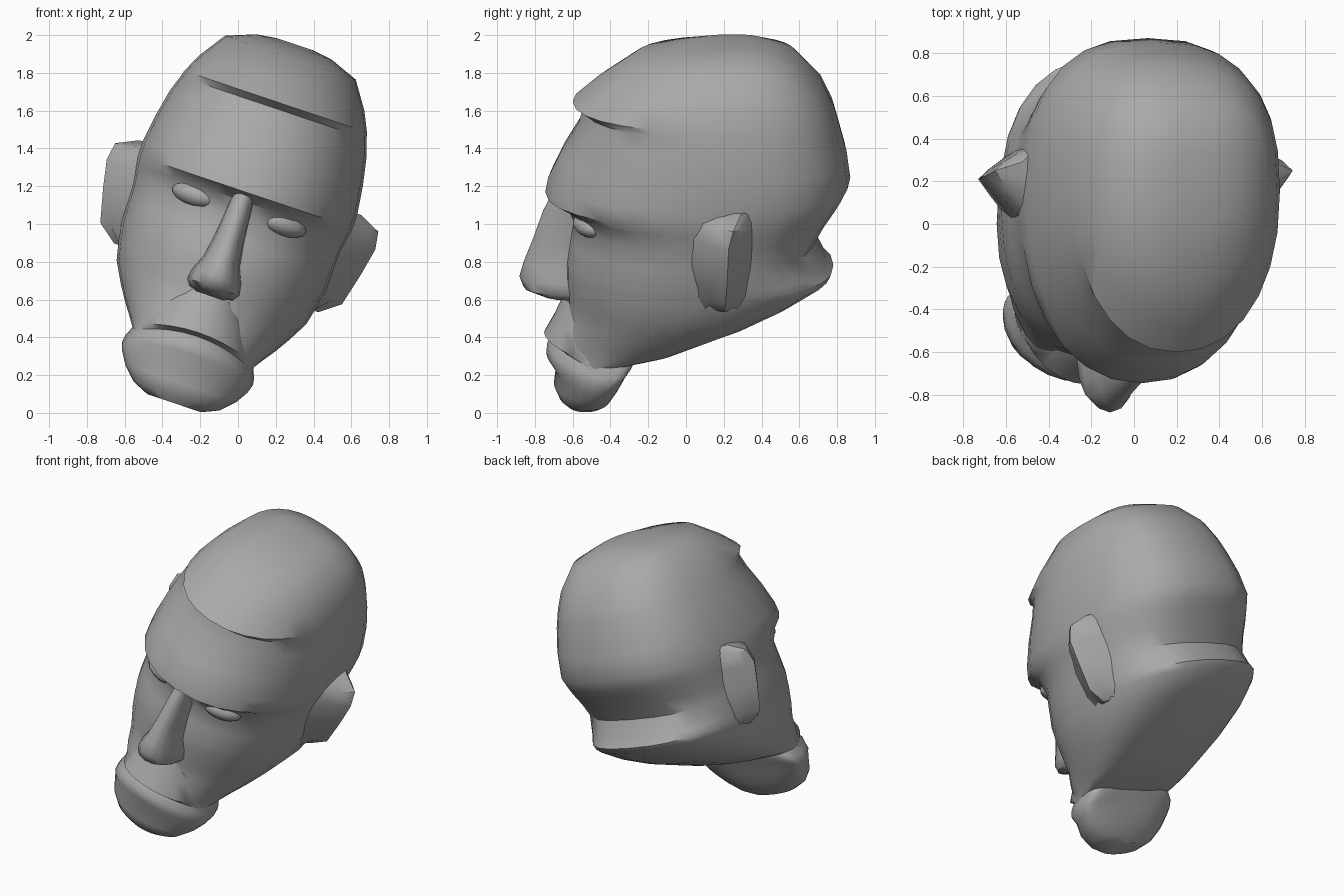
import bpy, bmesh, math
from mathutils import Matrix

cube = bpy.data.objects.get("Cube")
if cube:
    bpy.data.objects.remove(cube, do_unlink=True)

# One grey clay colour
clay = bpy.data.materials.new("grey clay")
clay.use_nodes = True
GREY = (0.4, 0.4, 0.4, 1)
clay.diffuse_color = GREY
clay.node_tree.nodes["Principled BSDF"].inputs["Base Color"].default_value = GREY

# The head is symmetrical in its own frame, then tilted sideways
TILT = Matrix.Translation((0, 0, 1.056)) @ Matrix.Rotation(math.radians(18.6), 4, 'Y')


def finish(name, bm, angle=40):
    bmesh.ops.recalc_face_normals(bm, faces=bm.faces)
    bm.transform(TILT)
    mesh = bpy.data.meshes.new(name)
    bm.to_mesh(mesh)
    bm.free()
    mesh.materials.append(clay)
    ob = bpy.data.objects.new(name, mesh)
    bpy.context.collection.objects.link(ob)
    bpy.ops.object.select_all(action='DESELECT')
    ob.select_set(True)
    bpy.context.view_layer.objects.active = ob
    bpy.ops.object.shade_smooth_by_angle(angle=math.radians(angle))
    return ob


def skin(bm, rings):
    """Join rings of points into a closed surface."""
    rows = [[bm.verts.new(p) for p in ring] for ring in rings]
    n = len(rows[0])
    for a, b in zip(rows, rows[1:]):
        for i in range(n):
            j = (i + 1) % n
            bm.faces.new((a[i], a[j], b[j], b[i]))
    bm.faces.new(rows[0])
    bm.faces.new(rows[-1])


def power(c, p):
    return math.copysign(abs(c) ** p, c)


def oval(z, w, front, back, mid, pf=0.92, pb=0.78, n=28):
    """Level section: half width, front y, back y, y of the widest point."""
    pts = []
    for i in range(n):
        t = 2 * math.pi * i / n
        c, s = math.cos(t), math.sin(t)
        p, depth = (pb, back - mid) if s > 0 else (pf, mid - front)
        pts.append((w * power(c, p), mid + depth * power(s, p), z))
    return pts


# Skull, brow and face down to the mouth
skull = [
    (0.945, 0.10, 0.14, 0.34, 0.25),
    (0.93, 0.21, 0.00, 0.45, 0.24),
    (0.87, 0.365, -0.28, 0.59, 0.20),
    (0.73, 0.46, -0.48, 0.72, 0.18),
    (0.625, 0.51, -0.60, 0.77, 0.15),
    (0.59, 0.52, -0.545, 0.785, 0.15),
    (0.50, 0.55, -0.57, 0.81, 0.15),
    (0.35, 0.58, -0.66, 0.85, 0.15),
    (0.20, 0.60, -0.73, 0.87, 0.13),
    (0.12, 0.60, -0.745, 0.83, 0.10),
    (0.07, 0.595, -0.64, 0.80, 0.10),
    (-0.02, 0.58, -0.60, 0.74, 0.10),
    (-0.13, 0.575, -0.62, 0.68, 0.08),
    (-0.25, 0.57, -0.64, 0.74, 0.05),
    (-0.29, 0.56, -0.64, 0.78, 0.04),
    (-0.33, 0.555, -0.64, 0.76, 0.03),
    (-0.44, 0.53, -0.63, 0.58, 0.00),
    (-0.55, 0.47, -0.63, 0.36, -0.08),
    (-0.63, 0.42, -0.66, 0.16, -0.18),
    (-0.70, 0.37, -0.68, -0.02, -0.25),
    (-0.76, 0.33, -0.66, -0.28, -0.42),
]
bm = bmesh.new()
skin(bm, [oval(*s) for s in skull])
finish("skull_and_face", bm)

# Muzzle with the upper lip overhanging, then lower lip and chin
muzzle = [
    (-0.46, 0.17, -0.65, -0.40, -0.50),
    (-0.58, 0.26, -0.70, -0.30, -0.43),
    (-0.69, 0.33, -0.752, -0.25, -0.37),
    (-0.715, 0.345, -0.70, -0.25, -0.36),
    (-0.75, 0.36, -0.735, -0.26, -0.37),
    (-0.80, 0.365, -0.74, -0.29, -0.40),
    (-0.87, 0.35, -0.69, -0.32, -0.44),
    (-0.95, 0.31, -0.70, -0.36, -0.48),
    (-1.02, 0.24, -0.67, -0.40, -0.52),
    (-1.06, 0.15, -0.63, -0.44, -0.54),
]


def curved_lip(p):
    # Lip line falls towards the corners of the mouth
    x, y, z = p
    bend = max(0, 1 - abs(z + 0.72) / 0.2)
    return (x, y, z + bend * (0.03 - 0.7 * x * x))


bm = bmesh.new()
skin(bm, [[curved_lip(p) for p in oval(*s, 1.0, 0.8)] for s in muzzle])
finish("mouth_and_chin", bm)

# Nose, narrow at the bridge and wide at the nostrils
nose = [
    (0.13, 0.05, -0.70), (0.02, 0.065, -0.755), (-0.14, 0.08, -0.81),
    (-0.27, 0.10, -0.86), (-0.35, 0.135, -0.882), (-0.41, 0.145, -0.86),
    (-0.445, 0.12, -0.77), (-0.46, 0.07, -0.68),
]
bm = bmesh.new()
skin(bm, [oval(z, w, f, -0.5, -0.63, 0.95, 0.8, 16) for z, w, f in nose])
finish("nose", bm, 50)

# Swept ears: outer rim, front root and back root at each height
ear = [
    # z, rim x, rim y, front root y, back root y
    (0.20, 0.62, 0.29, 0.16, 0.34),
    (0.145, 0.735, 0.25, 0.03, 0.38),
    (0.05, 0.75, 0.225, -0.01, 0.38),
    (-0.10, 0.72, 0.22, -0.01, 0.36),
    (-0.28, 0.675, 0.21, 0.04, 0.33),
    (-0.36, 0.57, 0.20, 0.10, 0.28),
]
for side, label in ((1, "left_ear"), (-1, "right_ear")):
    bm = bmesh.new()
    skin(bm, [[(side * 0.54, yf, z), (side * (rx - 0.06), ry - 0.08, z),
               (side * rx, ry, z), (side * (rx - 0.05), ry + 0.045, z),
               (side * 0.52, yb, z)] for z, rx, ry, yf, yb in ear])
    finish(label, bm, 45)

# Half closed eyelids under the brow
for side, label in ((1, "left_eyelid"), (-1, "right_eyelid")):
    bm = bmesh.new()
    place = (Matrix.Translation((side * 0.25, -0.52, 0.02))
             @ Matrix.Rotation(side * math.radians(22), 4, 'Z')
             @ Matrix.Diagonal((0.13, 0.07, 0.06, 1)))
    bmesh.ops.create_uvsphere(bm, u_segments=14, v_segments=8, radius=1, matrix=place)
    finish(label, bm, 60)
